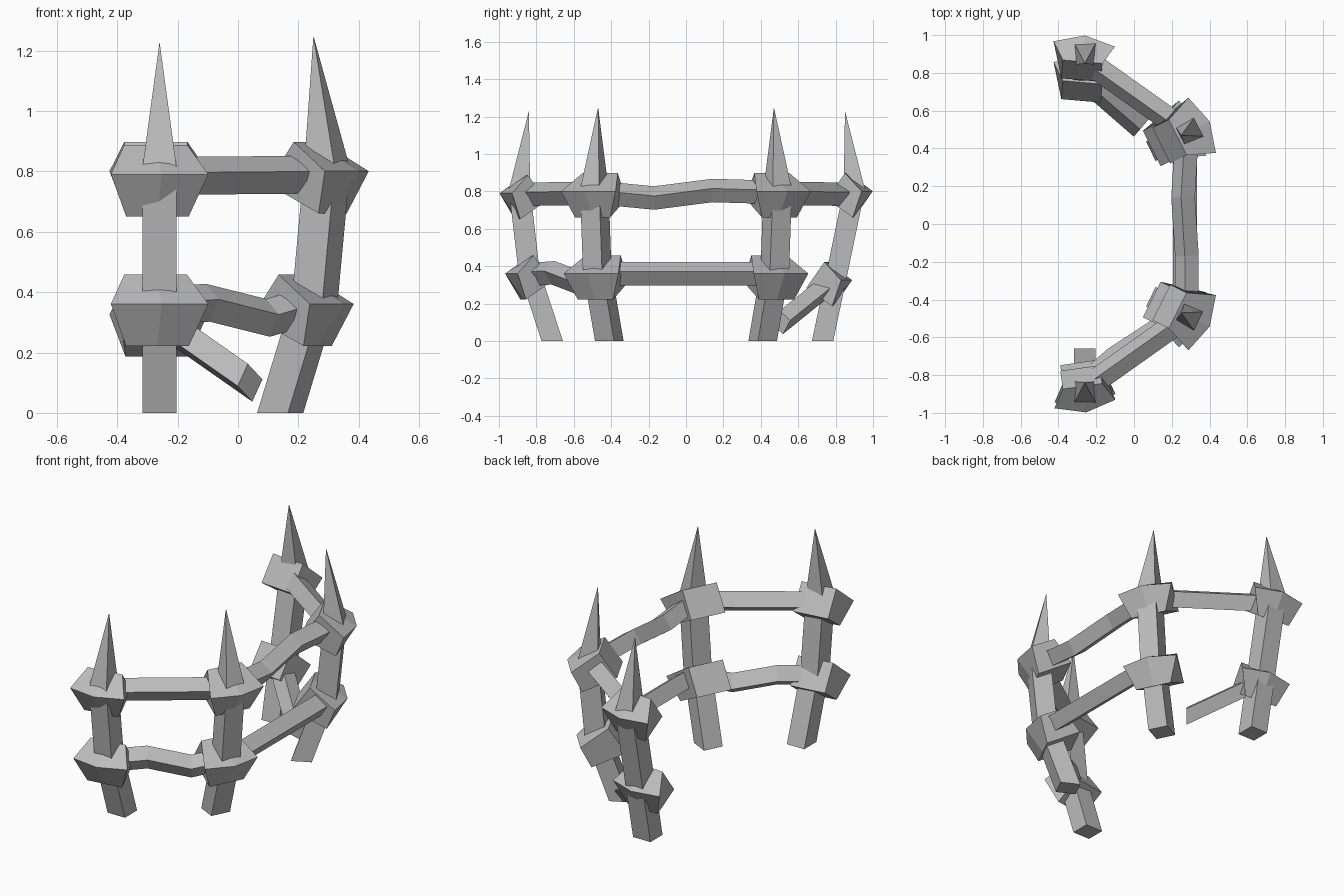
import bpy, bmesh, math
from mathutils import Vector

cube = bpy.data.objects.get("Cube")
if cube:
    bpy.data.objects.remove(cube, do_unlink=True)

grey = bpy.data.materials.new("weathered grey")
grey.use_nodes = True
grey.diffuse_color = (0.5, 0.5, 0.5, 1)
grey.node_tree.nodes["Principled BSDF"].inputs["Base Color"].default_value = (0.5, 0.5, 0.5, 1)

UP = Vector((0, 0, 1))
TILT = math.radians(35)


def loft(name, rings, tip=None):
    """Skin a list of four-point rings; close the end with a cap or a tip."""
    bm = bmesh.new()
    loops = [[bm.verts.new(p) for p in ring] for ring in rings]
    for a, b in zip(loops, loops[1:]):
        for i in range(4):
            j = (i + 1) % 4
            bm.faces.new((a[i], a[j], b[j], b[i]))
    bm.faces.new(loops[0][::-1])
    if tip is None:
        bm.faces.new(loops[-1])
    else:
        end = bm.verts.new(tip)
        for i in range(4):
            bm.faces.new((loops[-1][i], loops[-1][(i + 1) % 4], end))
    bmesh.ops.recalc_face_normals(bm, faces=bm.faces)
    mesh = bpy.data.meshes.new(name)
    bm.to_mesh(mesh)
    bm.free()
    mesh.materials.append(grey)
    obj = bpy.data.objects.new(name, mesh)
    bpy.context.collection.objects.link(obj)
    return obj


def outward(degrees):
    a = math.radians(degrees)
    return Vector((math.cos(a), math.sin(a), 0))


def post(name, points, tip, degrees, half=0.057):
    """Leaning square post drawn out into a spike."""
    n = outward(degrees)
    t = UP.cross(n)
    corners = [(1, 1), (-1, 1), (-1, -1), (1, -1)]
    rings = [[Vector(p) + n * half * a + t * half * b for a, b in corners] for p in points]
    loft(name, rings, Vector(tip))


def tilted_square(half):
    """Corners as (outward, up), in order outer, top, inner, bottom."""
    r = half * math.sqrt(2)
    start = math.radians(45) - TILT
    return [(r * math.cos(start + k * math.pi / 2), r * math.sin(start + k * math.pi / 2))
            for k in range(4)]


def knot(name, centre, degrees, deep=0.0, half=0.085):
    """Lashing around a joint: tilted square block, longest on its outer ridge."""
    n = outward(degrees)
    t = UP.cross(n)
    rings = []
    for s in (-1, 0, 1):
        ring = []
        for k, (a, z) in enumerate(tilted_square(half)):
            length = 0.163 if k == 0 else 0.105
            a -= 0.045 * abs(s) if k == 0 else 0
            a -= deep if k in (1, 2) else 0
            ring.append(Vector(centre) + n * a + UP * z + t * length * s)
        rings.append(ring)
    loft(name, rings)


def rail(name, path, half=0.045):
    """Tilted square beam following a bent path."""
    pts = [Vector(p) for p in path]
    rings = []
    for i, p in enumerate(pts):
        d = pts[min(i + 1, len(pts) - 1)] - pts[max(i - 1, 0)]
        n = Vector((d.y, -d.x, 0)).normalized()
        rings.append([p + n * a + UP * z for a, z in tilted_square(half)])
    loft(name, rings)


# Posts with spikes
post("front_end_post", [(-.26, -.715, 0), (-.26, -.84, .38), (-.26, -.89, .81)],
     (-.26, -.84, 1.23), -90)
post("back_end_post", [(-.26, .73, 0), (-.26, .80, .33), (-.26, .90, .81)],
     (-.26, .85, 1.23), 90)
for side, s in (("front", 1), ("back", -1)):
    post(side + "_middle_post",
         [(.14, -.41 * s, 0), (.255, -.475 * s, .38), (.295, -.49 * s, .81)],
         (.25, -.47 * s, 1.25), -26.5 * s)
    # Middle lashings
    knot(side + "_middle_upper_knot", (.295, -.49 * s, .78), -26.5 * s, .05)
    knot(side + "_middle_lower_knot", (.245, -.475 * s, .34), -26.5 * s, .05)

# End lashings
knot("front_end_upper_knot", (-.27, -.88, .77), -82)
knot("front_end_lower_knot", (-.27, -.85, .34), -82)
knot("back_end_upper_knot", (-.27, .88, .78), 85)
knot("back_end_lower_knot", (-.27, .77, .305), 85)

# Rails
rail("front_upper_rail", [(-.26, -.87, .785), (.29, -.48, .79)])
rail("front_lower_rail", [(-.26, -.85, .355), (-.1, -.71, .365), (.1, -.58, .315), (.25, -.47, .36)])
rail("side_upper_rail", [(.28, -.48, .795), (.28, -.17, .765), (.26, .14, .805), (.28, .48, .795)])
rail("side_lower_rail", [(.27, -.47, .36), (.27, .47, .36)])
rail("back_upper_rail", [(.29, .48, .79), (-.26, .87, .785)])
rail("broken_back_rail", [(.04, .51, .10), (-.26, .77, .31)])
